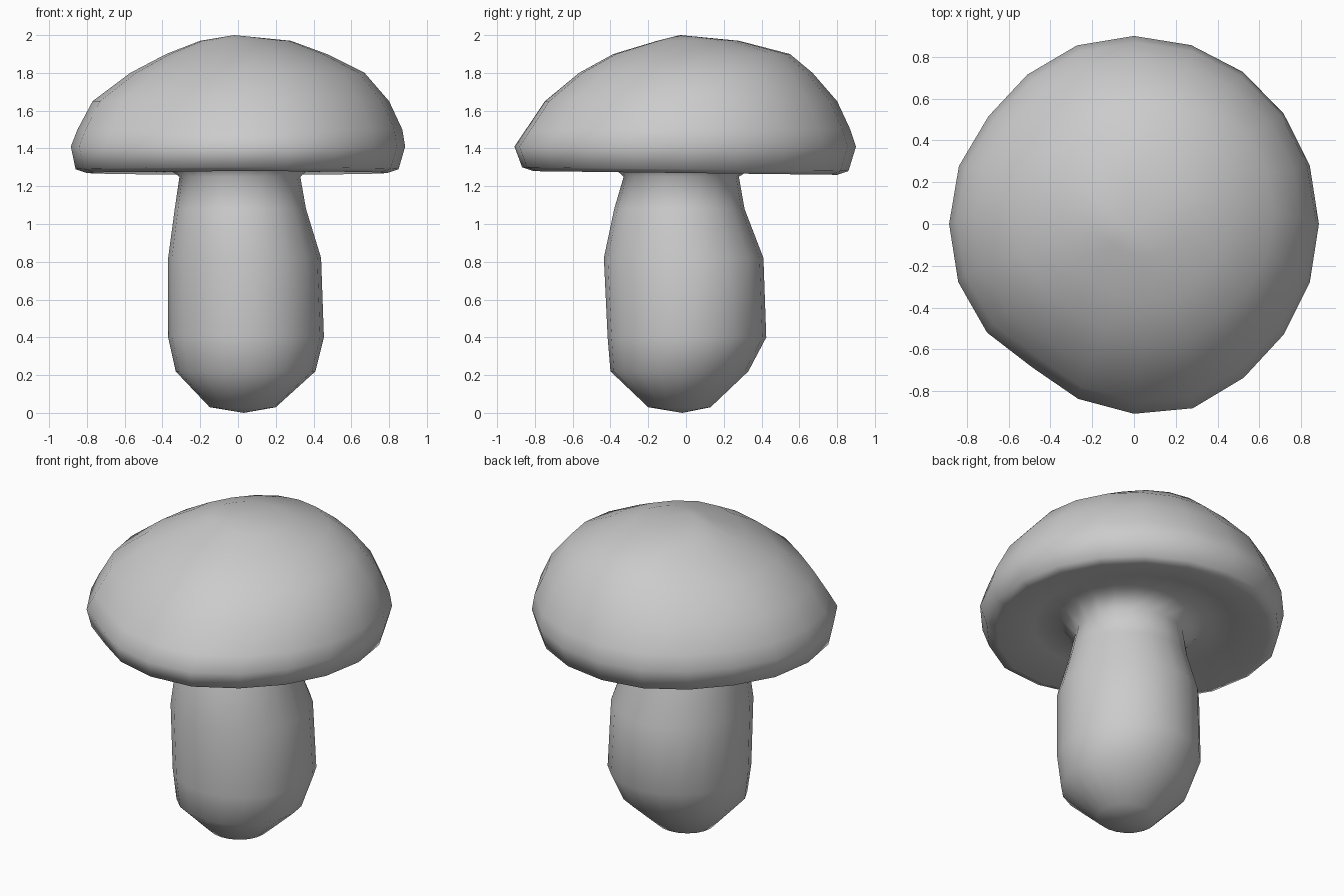
import bpy
import bmesh
from math import cos, sin, tau, radians, exp

cube = bpy.data.objects.get("Cube")
if cube:
    bpy.data.objects.remove(cube, do_unlink=True)

SIDES = 20

# Rings from foot to crown: height, min x, max x, min y, max y
STEM = [
    (0.03, -0.15, 0.20, -0.20, 0.13),
    (0.22, -0.33, 0.41, -0.40, 0.33),
    (0.40, -0.37, 0.455, -0.415, 0.425),
    (0.82, -0.37, 0.44, -0.435, 0.41),
    (1.08, -0.335, 0.36, -0.38, 0.31),
    (1.25, -0.31, 0.33, -0.33, 0.28),
]
CAP = [
    (1.33, -0.42, 0.42, -0.42, 0.40),
    (1.32, -0.58, 0.58, -0.58, 0.58),
    (1.27, -0.80, 0.79, -0.80, 0.80),
    (1.29, -0.86, 0.85, -0.86, 0.86),
    (1.41, -0.885, 0.885, -0.90, 0.90),
    (1.50, -0.85, 0.87, -0.84, 0.87),
    (1.65, -0.77, 0.80, -0.74, 0.80),
    (1.80, -0.57, 0.67, -0.56, 0.67),
    (1.90, -0.38, 0.47, -0.38, 0.55),
    (1.97, -0.20, 0.28, -0.15, 0.28),
]


def bump(angle, centre, height):
    """Soft swelling or dent around one direction."""
    gap = (angle - radians(centre) + tau / 2) % tau - tau / 2
    return height * exp(-(gap / 0.3) ** 2)


def add_ring(bm, ring, is_cap):
    z, x0, x1, y0, y1 = ring
    verts = []
    for i in range(SIDES):
        a = tau * i / SIDES
        r = 1.0
        if is_cap:
            r += bump(a, 235, -0.06) + bump(a, 138, -0.03) + bump(a, 288, 0.03)
        x = (x0 + x1) / 2 + (x1 - x0) / 2 * cos(a) * r
        y = (y0 + y1) / 2 + (y1 - y0) / 2 * sin(a) * r
        tilt = -0.012 * y if is_cap and z < 1.4 else 0
        verts.append(bm.verts.new((x, y, z + tilt)))
    return verts


# Stem and cap as one continuous skin
bm = bmesh.new()
rings = [add_ring(bm, r, False) for r in STEM] + [add_ring(bm, r, True) for r in CAP]
foot = bm.verts.new((0.03, -0.02, 0))
crown = bm.verts.new((-0.02, -0.03, 2))
for i in range(SIDES):
    j = (i + 1) % SIDES
    for low, high in zip(rings, rings[1:]):
        bm.faces.new((low[i], low[j], high[j], high[i]))
    bm.faces.new((foot, rings[0][j], rings[0][i]))
    bm.faces.new((crown, rings[-1][i], rings[-1][j]))
for face in bm.faces:
    face.smooth = True
mesh = bpy.data.meshes.new("mushroom")
bm.to_mesh(mesh)
bm.free()
mushroom = bpy.data.objects.new("mushroom", mesh)
bpy.context.collection.objects.link(mushroom)

# Plain grey
grey = bpy.data.materials.new("plain grey")
grey.use_nodes = True
colour = (0.6, 0.6, 0.6, 1)
grey.diffuse_color = colour
grey.node_tree.nodes["Principled BSDF"].inputs["Base Color"].default_value = colour
mesh.materials.append(grey)
